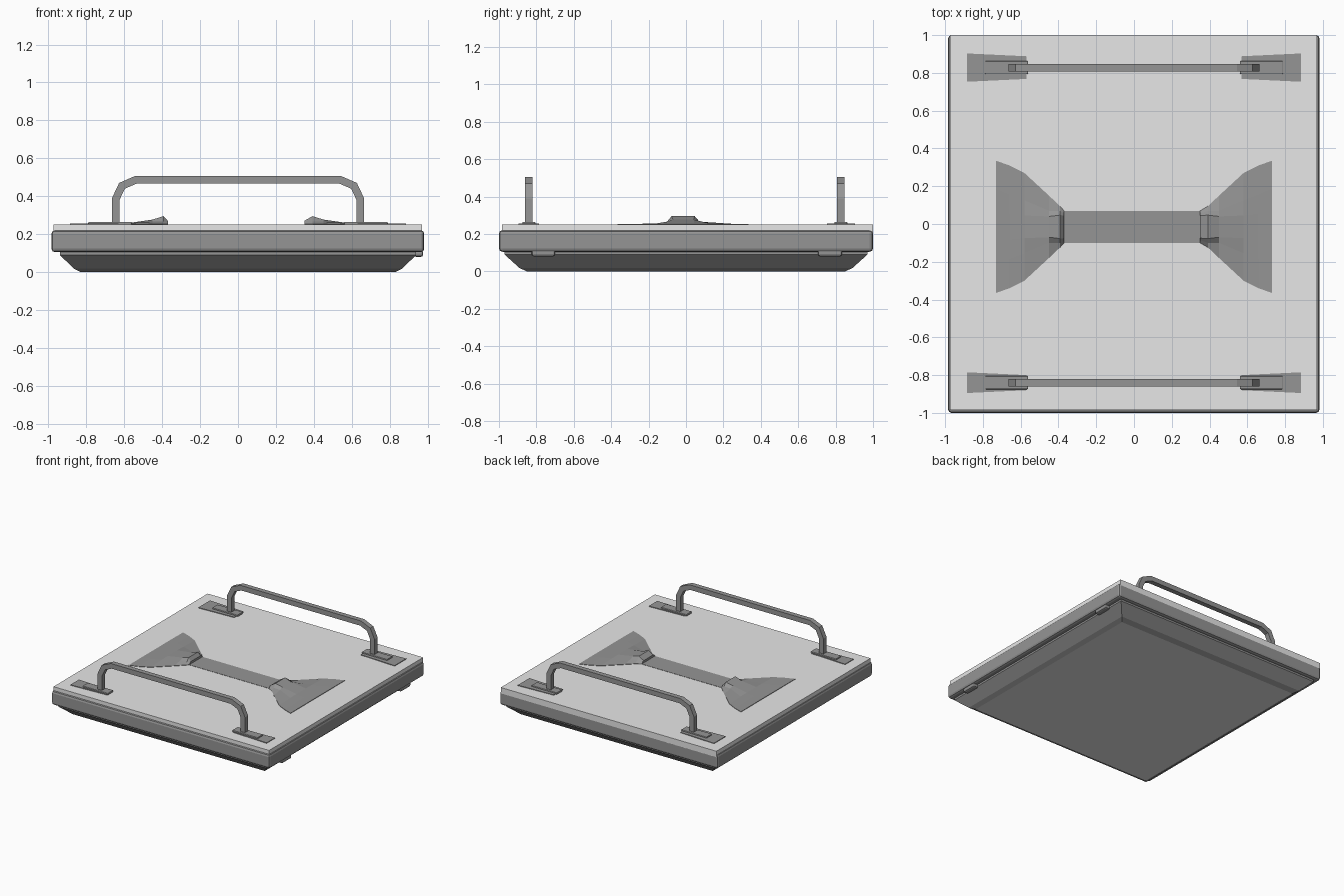
import bpy, bmesh
from mathutils import Vector

cube = bpy.data.objects.get("Cube")
if cube:
    bpy.data.objects.remove(cube, do_unlink=True)


def material(name, value):
    m = bpy.data.materials.new(name)
    m.use_nodes = True
    m.diffuse_color = (value, value, value, 1)
    m.node_tree.nodes["Principled BSDF"].inputs["Base Color"].default_value = (value, value, value, 1)
    return m


LIGHT = material("light grey", 0.8)
DARK = material("dark grey", 0.3)


def finish(name, bm, mat):
    bmesh.ops.recalc_face_normals(bm, faces=bm.faces)
    me = bpy.data.meshes.new(name)
    bm.to_mesh(me)
    bm.free()
    me.materials.append(mat)
    ob = bpy.data.objects.new(name, me)
    bpy.context.collection.objects.link(ob)
    return ob


def loft(name, rings, mat):
    """Closed solid skinned through equal-length rings of points."""
    bm = bmesh.new()
    loops = [[bm.verts.new(p) for p in ring] for ring in rings]
    for a, b in zip(loops, loops[1:]):
        for i in range(len(a)):
            j = (i + 1) % len(a)
            bm.faces.new((a[i], a[j], b[j], b[i]))
    bm.faces.new(loops[0])
    bm.faces.new(loops[-1])
    return finish(name, bm, mat)


def rect(x0, x1, y0, y1, z):
    return [(x0, y0, z), (x1, y0, z), (x1, y1, z), (x0, y1, z)]


def box(name, x, y, z, mat, bevel=0.0):
    ob = loft(name, [rect(*x, *y, z[0]), rect(*x, *y, z[1])], mat)
    if bevel:
        mod = ob.modifiers.new("Bevel", "BEVEL")
        mod.width, mod.segments = bevel, 2
    return ob


# Tapered underside tray with a light bottom face
tray = loft("underside", [rect(-x, x, -y, y, z) for x, y, z in
                          ((0.83, 0.85, 0), (0.865, 0.89, 0.018), (0.94, 0.97, 0.09), (0.94, 0.97, 0.12))], DARK)
tray.data.materials.append(LIGHT)
for face in tray.data.polygons:
    if face.normal.z < -0.99:
        face.material_index = 1

# Rounded rim and the flat lid
box("rim", (-0.984, 0.982), (-1, 1), (0.105, 0.22), DARK, 0.018)
box("lid", (-0.974, 0.97), (-0.985, 1), (0.2, 0.25), LIGHT)

# Hinge barrels under the left edge
for name, y in (("front_hinge", (-0.825, -0.70)), ("back_hinge", (0.705, 0.835))):
    box(name, (0.93, 0.976), y, (0.08, 0.115), DARK, 0.012)


def handle(name, yc):
    """Square bar swept along a bent path."""
    half = [(0.645, 0.24), (0.645, 0.385), (0.612, 0.455), (0.54, 0.486)]
    path = [Vector((-x, z)) for x, z in half] + [Vector(p) for p in reversed(half)]
    rings = []
    for i, p in enumerate(path):
        d0 = (p - path[max(i - 1, 0)]).normalized()
        d1 = (path[min(i + 1, len(path) - 1)] - p).normalized()
        t = (d0 + d1).normalized()
        n = Vector((-t.y, t.x))
        w = 0.02 / max(t.dot(d1 if d1.length else d0), 0.5)
        a, b = p + n * w, p - n * w
        rings.append([(a.x, yc - 0.02, a.y), (a.x, yc + 0.02, a.y),
                      (b.x, yc + 0.02, b.y), (b.x, yc - 0.02, b.y)])
    loft(name, rings, DARK)


# Two handles with trapezoid mounting plates and foot blocks
for end, yc, outer, inner in (("front", -0.84, 0.055, 0.04), ("back", 0.828, 0.075, 0.06)):
    handle(end + "_handle", yc)
    for side, s in (("left", 1), ("right", -1)):
        plate = [(s * 0.885, yc - outer), (s * 0.57, yc - inner),
                 (s * 0.57, yc + inner), (s * 0.885, yc + outer)]
        loft(f"{end}_{side}_mount_plate",
             [[(x, y, z) for x, y in plate] for z in (0.245, 0.255)], DARK)
        box(f"{end}_{side}_foot", sorted((s * 0.56, s * 0.79)),
            (yc - 0.035, yc + 0.035), (0.245, 0.265), DARK, 0.006)

# Flat strip across the middle of the lid
YC = -0.015
box("centre_strip", (-0.37, 0.37), (YC - 0.085, YC + 0.085), (0.245, 0.252), DARK)


def flare(name, s, throat):
    """Fan-shaped raised end: each section is foot, shoulder and crown, from throat outward."""
    sections = ((throat, 0.085, 0.07, 0.268, 0.060, 0.270),
                (0.392, 0.11, 0.085, 0.268, 0.062, 0.295),
                (0.45, 0.165, 0.085, 0.266, 0.055, 0.277),
                (0.58, 0.285, 0.14, 0.257, 0.06, 0.258),
                (0.66, 0.325, 0.17, 0.255, 0.07, 0.255),
                (0.73, 0.35, 0.20, 0.254, 0.08, 0.254))
    rings = []
    for x, foot, shoulder, zs, crown, zc in sections:
        half = [(foot, 0.253), (shoulder, zs), (crown, zc)]
        ring = [(s * x, YC - y, z) for y, z in half] + [(s * x, YC + y, z) for y, z in reversed(half)]
        rings.append([(s * x, YC + foot, 0.245), (s * x, YC - foot, 0.245)] + ring)
    loft(name, rings, DARK)


flare("left_flare", 1, 0.35)
flare("right_flare", -1, 0.37)
